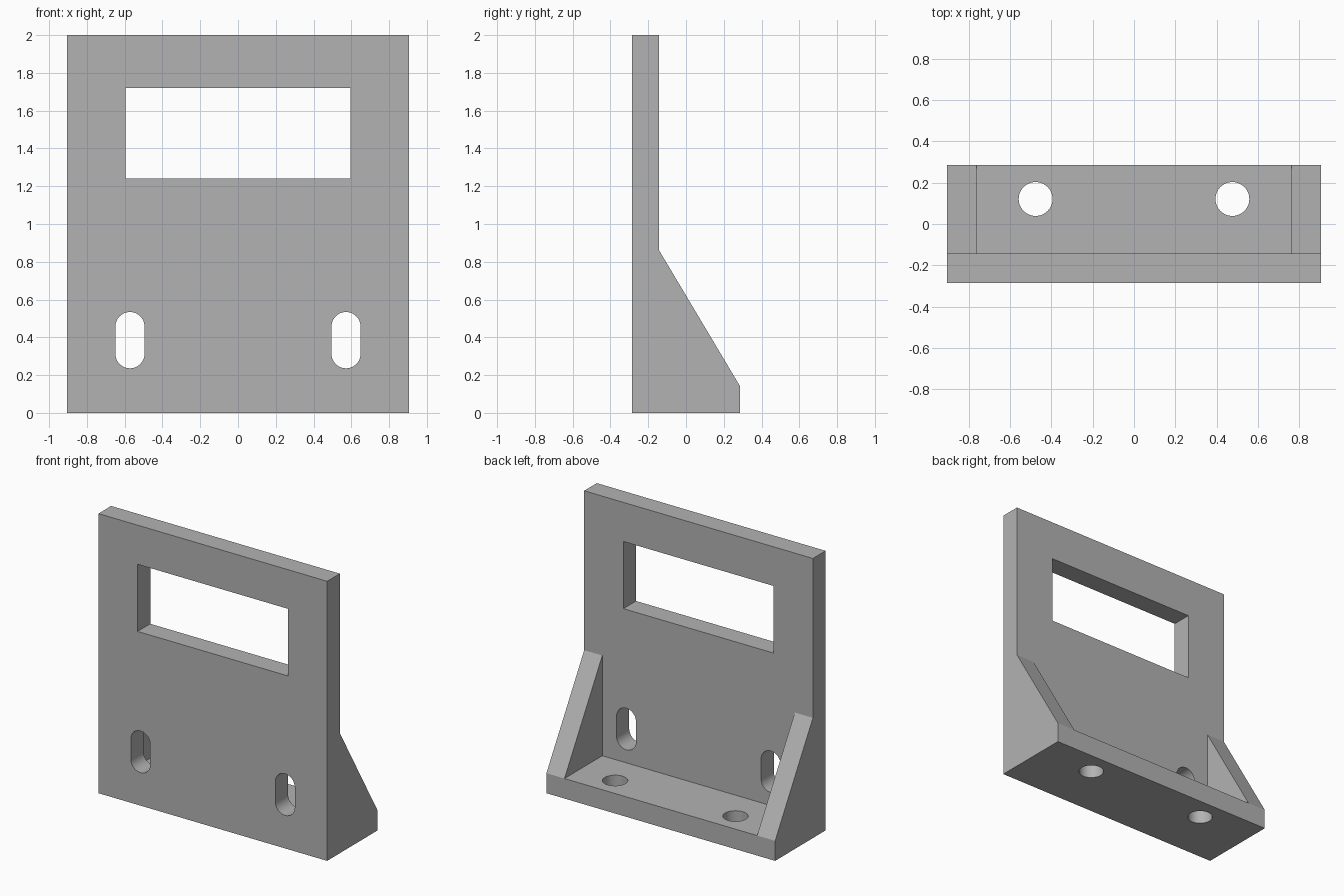
import bpy, bmesh
from math import pi, cos, sin
from mathutils import Matrix, Vector

if "Cube" in bpy.data.objects:
    bpy.data.objects.remove(bpy.data.objects["Cube"], do_unlink=True)

W, D, H = 0.905, 0.285, 2.0   # half width, half depth, height
T = 0.143                     # wall thickness
BACK = T - D                  # rear face of the upright plate
GUSSET_TOP = 0.86

grey = bpy.data.materials.new("plain grey")
grey.use_nodes = True
grey.diffuse_color = (0.45, 0.45, 0.45, 1)
grey.node_tree.nodes["Principled BSDF"].inputs["Base Color"].default_value = grey.diffuse_color


def prism(name, points, direction):
    """Extrude a closed outline of 3D points along a direction."""
    bm = bmesh.new()
    face = bm.faces.new([bm.verts.new(p) for p in points])
    ext = bmesh.ops.extrude_face_region(bm, geom=[face])
    moved = [g for g in ext["geom"] if isinstance(g, bmesh.types.BMVert)]
    bmesh.ops.translate(bm, verts=moved, vec=direction)
    bmesh.ops.recalc_face_normals(bm, faces=bm.faces)
    mesh = bpy.data.meshes.new(name)
    bm.to_mesh(mesh)
    bm.free()
    mesh.materials.append(grey)
    obj = bpy.data.objects.new(name, mesh)
    bpy.context.collection.objects.link(obj)
    return obj


def box(name, x, y0, y1, z0, z1):
    """Box symmetric about x = 0."""
    outline = [(-x, y0, z0), (x, y0, z0), (x, y0, z1), (-x, y0, z1)]
    return prism(name, outline, (0, y1 - y0, 0))


def cut(target, cutter):
    """Subtract the cutter, then remove it."""
    cutter.hide_render = True
    mod = target.modifiers.new(cutter.name, 'BOOLEAN')
    mod.operation, mod.solver, mod.object = 'DIFFERENCE', 'EXACT', cutter
    bpy.context.view_layer.objects.active = target
    bpy.ops.object.modifier_apply(modifier=mod.name)
    bpy.data.objects.remove(cutter, do_unlink=True)


# Bracket body from its side profile
profile = [(-D, 0), (D, 0), (D, T), (BACK, GUSSET_TOP), (BACK, H), (-D, H)]
bracket = prism("angle_bracket", [(-W, y, z) for y, z in profile], (2 * W, 0, 0))

# Hollow between the two side gussets
cut(bracket, box("gusset_gap", W - T, BACK, 0.5, T, 1.0))

# Rectangular window
cut(bracket, box("window_cutter", 0.595, -0.5, 0.2, 1.24, 1.72))

# Upright slots and base bolt holes on both sides
SLOT_R, SLOT_LOW, SLOT_HIGH = 0.077, 0.313, 0.457
HOLE_R, N = 0.082, 48
for side in (-1, 1):
    slot = []
    for start, z in ((0, SLOT_HIGH), (pi, SLOT_LOW)):
        for i in range(N // 2 + 1):
            a = start + 2 * pi * i / N
            slot.append((side * 0.572 + SLOT_R * cos(a), -0.5, z + SLOT_R * sin(a)))
    cut(bracket, prism("slot_cutter", slot, (0, 0.5, 0)))
    hole = [(side * 0.476 + HOLE_R * cos(2 * pi * i / N),
             0.121 + HOLE_R * sin(2 * pi * i / N), -0.1) for i in range(N)]
    cut(bracket, prism("hole_cutter", hole, (0, 0, 0.3)))

# Smooth the bores while keeping all corners crisp
bpy.ops.object.select_all(action='DESELECT')
bracket.select_set(True)
bpy.context.view_layer.objects.active = bracket
bpy.ops.object.shade_smooth_by_angle(angle=pi / 6)
